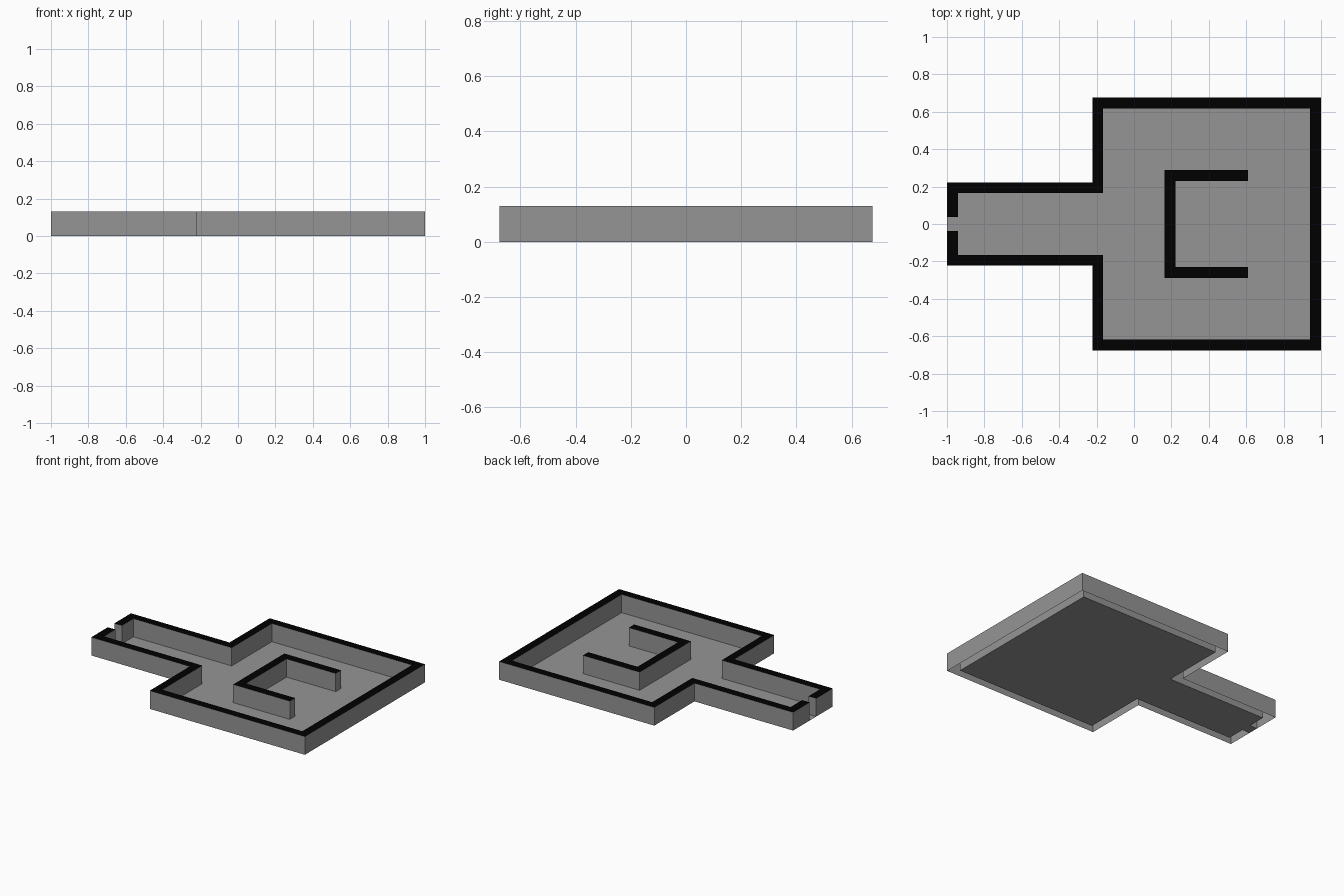
import bpy

if "Cube" in bpy.data.objects:
    bpy.data.objects.remove(bpy.data.objects["Cube"])

HEIGHT = 0.13
GAP = 0.037  # half width of the doorway


def add_material(name, value):
    mat = bpy.data.materials.new(name)
    mat.diffuse_color = (value, value, value, 1)
    mat.use_nodes = True
    mat.node_tree.nodes["Principled BSDF"].inputs["Base Color"].default_value = mat.diffuse_color
    return mat


dark = add_material("dark_wall_top", 0.0)
grey = add_material("mid_grey", 0.3)


def add_mesh(name, verts, faces, material):
    mesh = bpy.data.meshes.new(name)
    mesh.from_pydata(verts, [], faces)
    mesh.materials.append(material)
    obj = bpy.data.objects.new(name, mesh)
    bpy.context.collection.objects.link(obj)
    return obj


def mirrored(half):
    """Points reflected across y = 0, in reverse order."""
    return [(x, -y) for x, y in reversed(half)]


def area(loop):
    """Signed area: positive when counter-clockwise from above."""
    return sum(a[0] * b[1] - b[0] * a[1]
               for a, b in zip(loop, loop[1:] + loop[:1])) / 2


def add_wall(name, outer, inner):
    """Hollow wall: upright sides plus a dark cap; the bottom is open."""
    loop = inner + outer[::-1]
    if area(loop) < 0:
        loop.reverse()
    n = len(loop)
    verts = [(x, y, z) for z in (0, HEIGHT) for x, y in loop]
    sides = [(i, (i + 1) % n, (i + 1) % n + n, i + n) for i in range(n)]
    add_mesh(name + "_sides", verts, sides, grey)

    m = len(outer)
    cap = [(x, y, HEIGHT) for x, y in outer + inner]
    quads = [(i, i + m, i + 1 + m, i + 1) for i in range(m - 1)]
    add_mesh(name + "_top", cap, quads, dark)


# Perimeter wall, running clockwise from one side of the doorway to the other
outer_half = [(-1, GAP), (-1, 0.223), (-0.223, 0.223), (-0.223, 0.675), (1, 0.675)]
inner_half = [(-0.941, GAP), (-0.941, 0.166), (-0.166, 0.166),
              (-0.166, 0.618), (0.94, 0.618)]
outer = outer_half + mirrored(outer_half)
inner = inner_half + mirrored(inner_half)
add_wall("perimeter_wall", outer, inner)

# Free-standing bracket-shaped wall in the room
bracket_outer = [(0.164, 0.288), (0.61, 0.288)]
bracket_inner = [(0.222, 0.229), (0.61, 0.229)]
add_wall("bracket_wall",
         mirrored(bracket_outer) + bracket_outer,
         mirrored(bracket_inner) + bracket_inner)

# Floor sheet inside the walls, reaching out through the doorway
floor_loop = ([(-1, -GAP), (-1, GAP)] + inner)[::-1]
add_mesh("floor", [(x, y, 0) for x, y in floor_loop],
         [tuple(range(len(floor_loop)))], grey)
